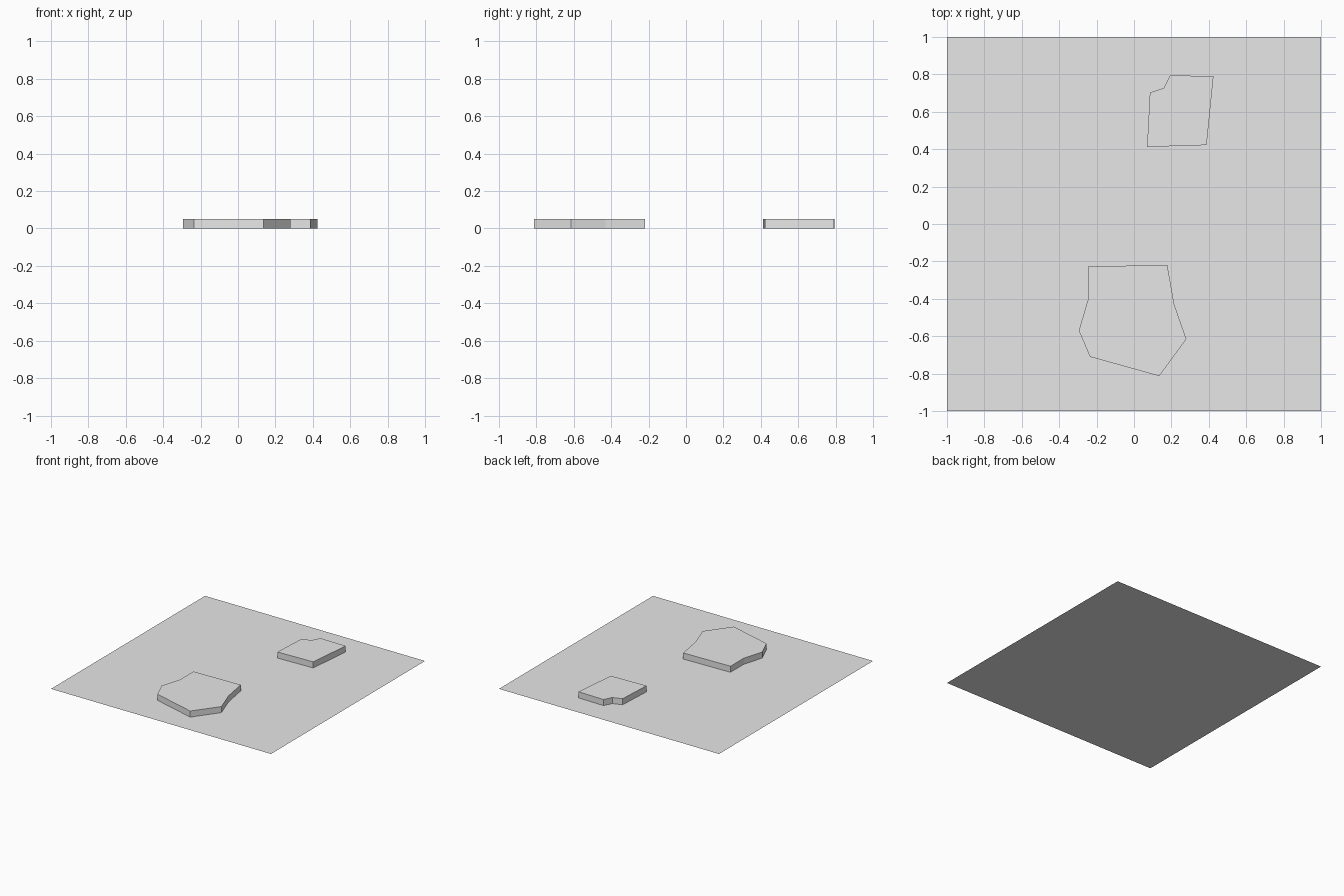
import bpy
import bmesh

cube = bpy.data.objects.get("Cube")
if cube:
    bpy.data.objects.remove(cube, do_unlink=True)

grey = bpy.data.materials.new("light grey")
grey.use_nodes = True
grey.diffuse_color = (0.8, 0.8, 0.8, 1)
grey.node_tree.nodes["Principled BSDF"].inputs["Base Color"].default_value = (0.8, 0.8, 0.8, 1)


def add_slab(name, outline, height=0.0):
    """Flat polygon from a counter-clockwise outline, with side walls if it has height."""
    bm = bmesh.new()
    top = [bm.verts.new((x, y, height)) for x, y in outline]
    bm.faces.new(top)
    if height:
        base = [bm.verts.new((x, y, 0)) for x, y in outline]
        for i in range(len(top)):
            j = (i + 1) % len(top)
            bm.faces.new((base[i], base[j], top[j], top[i]))
    mesh = bpy.data.meshes.new(name)
    bm.to_mesh(mesh)
    bm.free()
    mesh.materials.append(grey)
    obj = bpy.data.objects.new(name, mesh)
    bpy.context.collection.objects.link(obj)
    return obj


# Thin square ground sheet
add_slab("ground_sheet", [(-1, -1), (1, -1), (1, 1), (-1, 1)])

# Large stepping stone near the front
add_slab("large_stone", [
    (-0.245, -0.4), (-0.295, -0.57), (-0.235, -0.71), (0.135, -0.813),
    (0.28, -0.615), (0.215, -0.43), (0.178, -0.218), (-0.245, -0.228),
], 0.05)

# Small notched stepping stone near the back
add_slab("small_stone", [
    (0.07, 0.412), (0.388, 0.422), (0.425, 0.79),
    (0.193, 0.795), (0.16, 0.728), (0.085, 0.702),
], 0.05)
